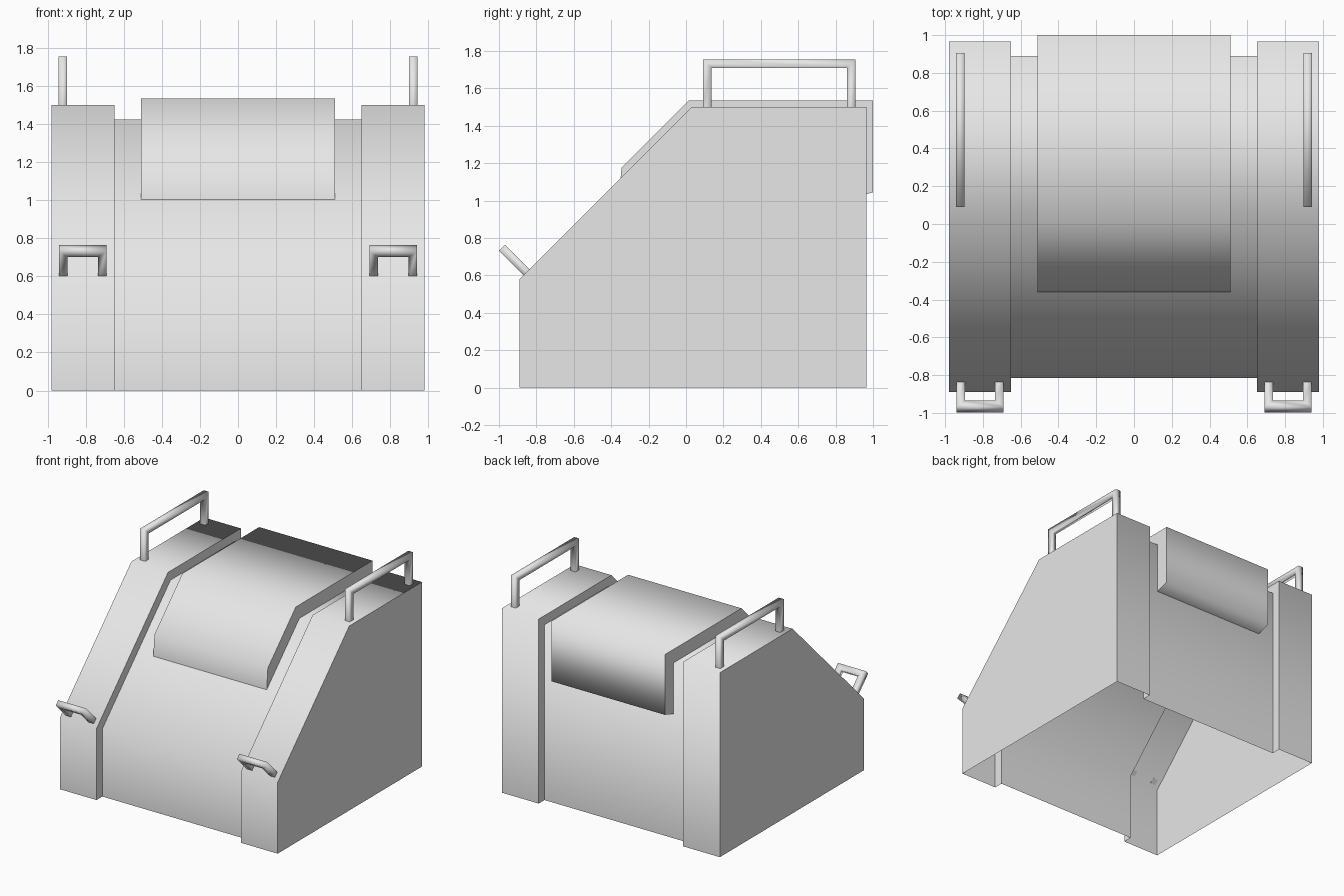
import bpy
import bmesh
from mathutils import Vector

default = bpy.data.objects.get("Cube")
if default:
    bpy.data.objects.remove(default, do_unlink=True)

grey = bpy.data.materials.new("light_grey")
grey.use_nodes = True
grey.diffuse_color = (0.8, 0.8, 0.8, 1)
grey.node_tree.nodes["Principled BSDF"].inputs["Base Color"].default_value = (0.8, 0.8, 0.8, 1)


def finish(name, bm):
    bmesh.ops.recalc_face_normals(bm, faces=bm.faces)
    for face in bm.faces:
        face.smooth = True
    mesh = bpy.data.meshes.new(name)
    bm.to_mesh(mesh)
    bm.free()
    mesh.materials.append(grey)
    obj = bpy.data.objects.new(name, mesh)
    bpy.context.collection.objects.link(obj)
    return obj


def loft(name, sections, cap_extra=()):
    """Skin side profiles placed along x; creases follow each profile."""
    bm = bmesh.new()
    rows = [[bm.verts.new((x, y, z)) for y, z in profile] for x, profile in sections]
    for a, b in zip(rows, rows[1:]):
        for i in range(len(a) - 1):
            bm.faces.new((a[i], a[i + 1], b[i + 1], b[i]))
    for row in (rows[0], rows[-1]):
        x = row[0].co.x
        bm.faces.new(row + [bm.verts.new((x, y, z)) for y, z in cap_extra])
    for row in rows:
        for a, b in zip(row, row[1:]):
            bm.edges.get((a, b)).smooth = False
    return finish(name, bm)


def handle(name, foot, along, up, length, height, bar=0.045):
    """Square-section U handle with mitred corners, starting at one foot."""
    along, up, foot = Vector(along).normalized(), Vector(up).normalized(), Vector(foot)
    side = along.cross(up) * bar / 2
    outer = [(0, 0), (0, height), (length, height), (length, 0)]
    inner = [(bar, 0), (bar, height - bar), (length - bar, height - bar), (length - bar, 0)]
    bm = bmesh.new()
    rings = []
    for o, i in zip(outer, inner):
        po, pi = (foot + along * p[0] + up * p[1] for p in (o, i))
        rings.append([bm.verts.new(p) for p in (po - side, po + side, pi + side, pi - side)])
    for a, b in zip(rings, rings[1:]):
        for k in range(4):
            n = (k + 1) % 4
            bm.faces.new((a[k], a[n], b[n], b[k]))
    # Flat feet with crisp rims
    for ring in (rings[0], rings[-1]):
        for edge in bm.faces.new(ring).edges:
            edge.smooth = False
    return finish(name, bm)


# Hollow body: two raised side bands and a recessed middle, open underneath
band = [(-0.89, 0), (-0.89, 0.58), (0.03, 1.5), (0.965, 1.5), (0.965, 0)]
recess = [(-0.815, 0), (-0.815, 0.549), (0.061, 1.425), (0.89, 1.425), (0.89, 0)]
loft("body_shell", [(-0.98, band), (-0.65, band), (-0.65, recess),
                    (0.65, recess), (0.65, band), (0.98, band)])

# Thick cover wrapped over the top of the recess
cover = [(-0.36, 1.0), (-0.345, 1.175), (0.015, 1.535), (1.0, 1.535), (1.0, 1.045), (0.89, 1.01)]
loft("top_cover", [(-0.51, cover), (0.51, cover)], cap_extra=[recess[3], recess[2]])

# Long top handles and short ones standing out of the slope
for s, label in ((1, "left"), (-1, "right")):
    handle("top_handle_" + label, (s * 0.92, 0.09, 1.498), (0, 1, 0), (0, 0, 1), 0.815, 0.257)
    handle("front_handle_" + label, (s * 0.815 - 0.125, -0.851, 0.616),
           (1, 0, 0), (0, -1, 1), 0.25, 0.187)
